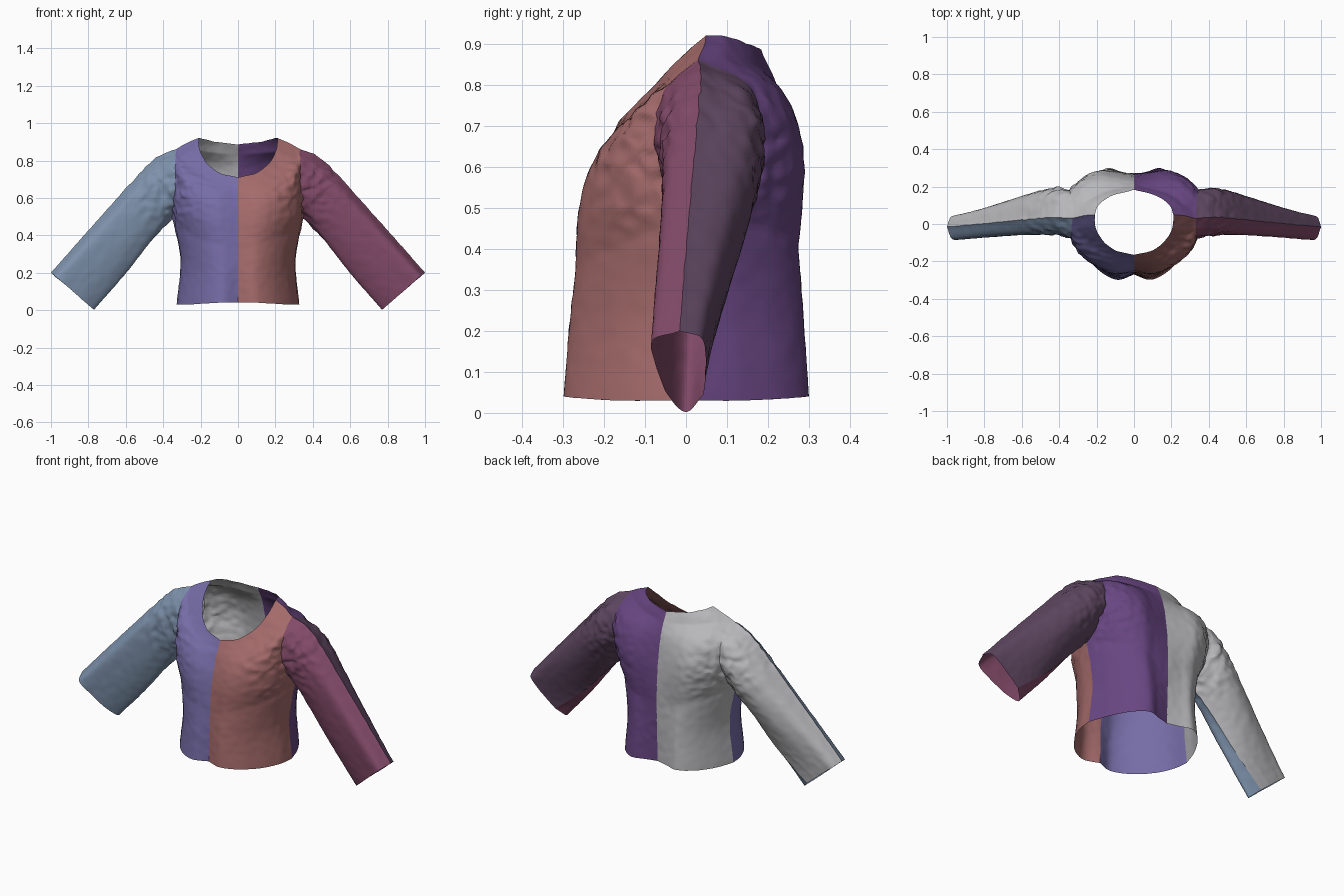
import bpy
import math
from mathutils import Vector, noise

if "Cube" in bpy.data.objects:
    bpy.data.objects.remove(bpy.data.objects["Cube"])


def lin(c):
    c /= 255
    return c / 12.92 if c <= 0.04045 else ((c + 0.055) / 1.055) ** 2.4


def material(name, rgb):
    m = bpy.data.materials.new(name)
    m.diffuse_color = (*[lin(c) for c in rgb], 1)
    m.use_nodes = True
    m.node_tree.nodes["Principled BSDF"].inputs["Base Color"].default_value = m.diffuse_color
    return m


def curve(points, n):
    """Smooth curve through the points, sampled in n segments."""
    p = [Vector(q) for q in points]
    p = [2 * p[0] - p[1]] + p + [2 * p[-1] - p[-2]]
    segs, out = len(p) - 3, []
    for k in range(n + 1):
        t = k / n * segs
        i = min(int(t), segs - 1)
        t -= i
        a, b, c, d = p[i:i + 4]
        out.append(0.5 * (2 * b + (c - a) * t + (2 * a - 5 * b + 4 * c - d) * t * t
                          + (3 * b - a - 3 * c + d) * t ** 3))
    return out


def wrinkle(p):
    """Cloth creases, strongest around the armholes."""
    d = (Vector((abs(p.x), p.z)) - Vector((0.38, 0.64))).length
    amp = 0.002 + 0.013 * max(0.0, 1 - d / 0.26)
    amp *= min(1, max(0.0, p.z) / 0.1)
    return p + amp * noise.noise_vector(Vector((p.x * 24, p.y * 24, p.z * 32)))


def panel(name, left, right, bottom, top, side, flip, mat, bulge=0.0):
    """Cloth panel filling four boundary curves; side = -1 mirrors it."""
    nu, nv = len(bottom) - 1, len(left) - 1
    verts, faces = [], []
    for j in range(nv + 1):
        v = j / nv
        for i in range(nu + 1):
            u = i / nu
            p = ((1 - u) * left[j] + u * right[j] + (1 - v) * bottom[i] + v * top[i]
                 - (1 - v) * ((1 - u) * bottom[0] + u * bottom[-1])
                 - v * ((1 - u) * top[0] + u * top[-1]))
            p.y += bulge * math.sin(math.pi * v) * 6.75 * u * (1 - u) ** 2
            verts.append(wrinkle(Vector((p.x * side, p.y, p.z))))
    w = nu + 1
    for j in range(nv):
        for i in range(nu):
            f = (j * w + i, j * w + i + 1, (j + 1) * w + i + 1, (j + 1) * w + i)
            faces.append(f[::-1] if flip != (side < 0) else f)
    me = bpy.data.meshes.new(name)
    me.from_pydata(verts, [], faces)
    me.materials.append(mat)
    me.polygons.foreach_set("use_smooth", [True] * len(faces))
    ob = bpy.data.objects.new(name, me)
    bpy.context.collection.objects.link(ob)


periwinkle = material("periwinkle", (118, 108, 166))
salmon = material("dusty salmon", (164, 106, 106))
purple = material("deep purple", (104, 70, 130))
grey = material("light grey", (184, 184, 187))
maroon = material("maroon", (130, 74, 104))
plum = material("dark plum", (96, 72, 98))
blue = material("steel blue", (126, 146, 172))

NS, NA, NH, NU, NL = 24, 40, 8, 40, 64

# Seams shared by several panels
side_seam = curve([(.328, .03, .03), (.308, .035, .27), (.35, .04, .49)], NS)
shoulder = curve([(.33, .03, .862), (.27, .045, .895), (.21, .05, .92)], NH)
sleeve_top = curve([(.33, .03, .862), (.42, .035, .825), (.52, .03, .738), (.67, .015, .572),
                    (.83, 0, .393), (1, -.015, .2)], NL)
sleeve_under = curve([(.35, .04, .49), (.46, .055, .375), (.63, .055, .2), (.815, .043, .045)], NL)

front = dict(
    centre=[(0, -.27, .04), (0, -.265, .25), (0, -.245, .47), (0, -.208, .61), (0, -.165, .71)],
    hem=[(0, -.27, .04), (.09, -.298, .04), (.185, -.25, .035), (.265, -.16, .03), (.315, -.06, .03),
         (.328, .03, .03)],
    neck=[(0, -.165, .71), (.1, -.14, .735), (.17, -.085, .79), (.205, -.02, .86), (.21, .05, .92)],
    armhole=[(.35, .04, .49), (.345, -.04, .56), (.335, -.075, .68), (.335, -.05, .79), (.33, .03, .862)],
    cuff=[(.815, .043, .045), (.77, 0, .002), (.82, -.045, .045), (.9, -.073, .115), (.97, -.082, .175),
          (1, -.015, .2)])
back = dict(
    centre=[(0, .262, .04), (0, .27, .28), (0, .268, .53), (0, .237, .75), (0, .183, .885)],
    hem=[(0, .262, .04), (.07, .28, .04), (.145, .298, .04), (.225, .24, .035), (.29, .135, .03),
         (.328, .03, .03)],
    neck=[(0, .183, .885), (.12, .15, .9), (.19, .1, .917), (.21, .05, .92)],
    armhole=[(.35, .04, .49), (.35, .12, .55), (.345, .18, .67), (.34, .15, .8), (.33, .03, .862)],
    cuff=[(.815, .043, .045), (.87, .047, .09), (.93, .047, .14), (.98, .037, .182), (1, -.015, .2)])

# Body and sleeve panels: (front/back, side, body colour, sleeve colour)
for shape, label, flip, side, body_mat, sleeve_mat, bulge in (
        (front, "front", False, 1, salmon, maroon, 0),
        (front, "front", False, -1, periwinkle, blue, 0),
        (back, "back", True, 1, purple, plum, .03),
        (back, "back", True, -1, grey, grey, .03)):
    hand = "right" if side > 0 else "left"
    arm = curve(shape["armhole"], NA)
    edge = side_seam + arm[1:] + shoulder[1:]
    panel(f"{label}_body_{hand}", curve(shape["centre"], NS + NA + NH), edge,
          curve(shape["hem"], NU), curve(shape["neck"], NU), side, flip, body_mat)
    panel(f"{label}_sleeve_{hand}", arm, curve(shape["cuff"], NA),
          sleeve_under, sleeve_top, side, flip, sleeve_mat, bulge)
